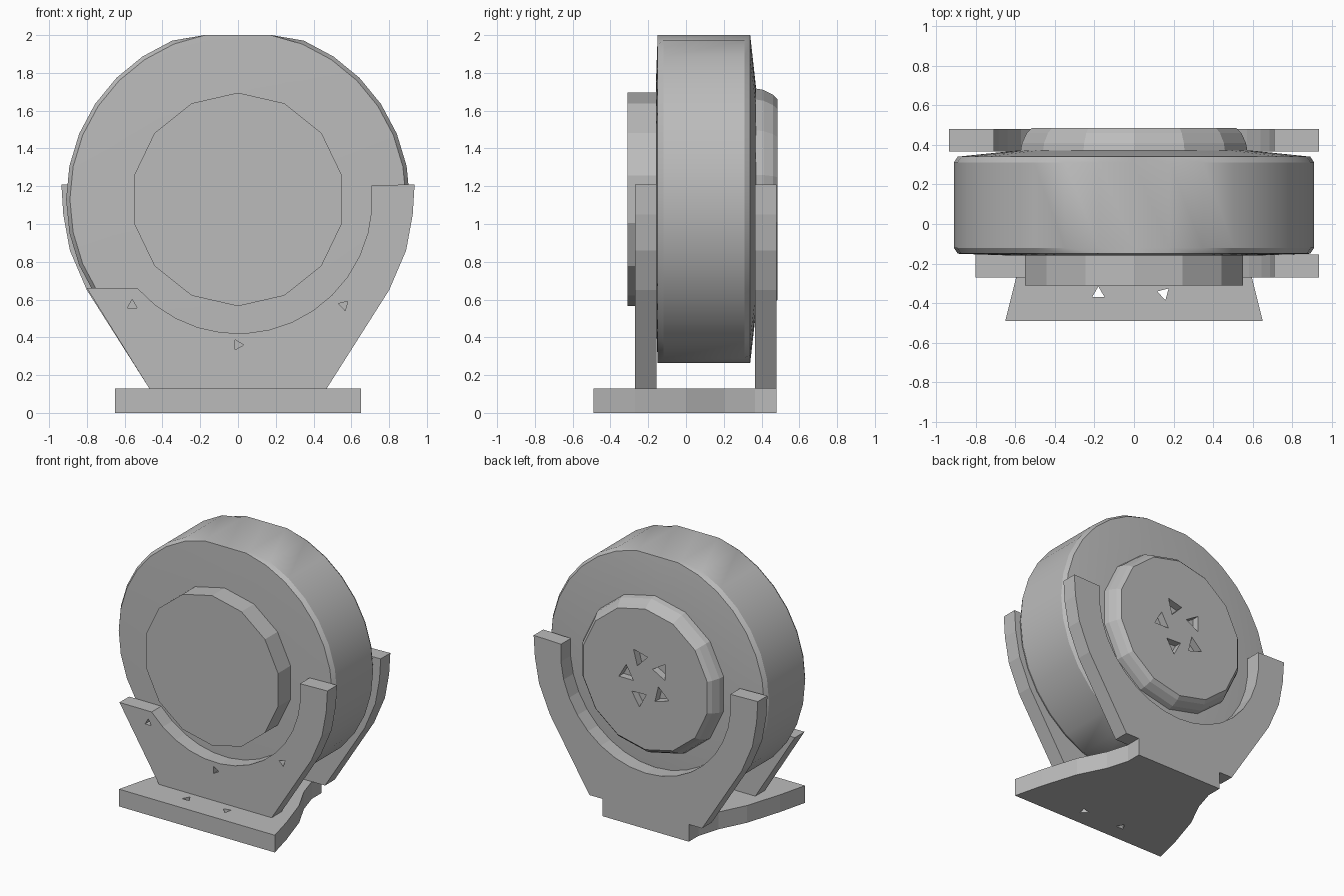
import bpy, bmesh
from math import sin, cos, pi, radians
from mathutils import Matrix

cube = bpy.data.objects.get("Cube")
if cube:
    bpy.data.objects.remove(cube, do_unlink=True)

CZ = 1.13  # height of the drum axis

grey = bpy.data.materials.new("plain grey")
grey.use_nodes = True
COLOUR = (0.5, 0.5, 0.5, 1)
grey.diffuse_color = COLOUR
grey.node_tree.nodes["Principled BSDF"].inputs["Base Color"].default_value = COLOUR


def finish(name, bm, smooth=None):
    bmesh.ops.recalc_face_normals(bm, faces=bm.faces)
    mesh = bpy.data.meshes.new(name)
    bm.to_mesh(mesh)
    bm.free()
    mesh.materials.append(grey)
    ob = bpy.data.objects.new(name, mesh)
    bpy.context.collection.objects.link(ob)
    if smooth:
        bpy.ops.object.select_all(action="DESELECT")
        ob.select_set(True)
        bpy.context.view_layer.objects.active = ob
        bpy.ops.object.shade_smooth_by_angle(angle=radians(smooth))
    return ob


def prism(name, outline, start, end, axis):
    """Extrude a closed outline along y (x, z points) or z (x, y points)."""
    bm = bmesh.new()
    place = (lambda a, b: (a, start, b)) if axis == "y" else (lambda a, b: (a, b, start))
    face = bm.faces.new([bm.verts.new(place(a, b)) for a, b in outline])
    out = bmesh.ops.extrude_face_region(bm, geom=[face])
    d = end - start
    verts = [v for v in out["geom"] if isinstance(v, bmesh.types.BMVert)]
    bmesh.ops.translate(bm, verts=verts, vec=(0, d, 0) if axis == "y" else (0, 0, d))
    return finish(name, bm)


def turned(name, profile, sides, smooth, low=0.0, high=2.0, phase=0.0):
    """Rings of (radius, y) around the drum axis, flattened at low and high."""
    bm = bmesh.new()
    rings = []
    for r, y in profile:
        ring = []
        for i in range(sides):
            a = 2 * pi * i / sides + phase
            z = min(high, max(low, CZ + r * sin(a)))
            ring.append(bm.verts.new((r * cos(a), y, z)))
        rings.append(ring)
    for r0, r1 in zip(rings, rings[1:]):
        for i in range(sides):
            j = (i + 1) % sides
            bm.faces.new((r0[i], r0[j], r1[j], r1[i]))
    bm.faces.new(rings[0])
    bm.faces.new(rings[-1])
    return finish(name, bm, smooth)


def drill(target, spots, radius, depth, axis, sides=3):
    """Cut small holes at the given centres."""
    bm = bmesh.new()
    for n, p in enumerate(spots):
        m = Matrix.Translation(p)
        if axis == "y":
            m = m @ Matrix.Rotation(pi / 2, 4, "X")
        m = m @ Matrix.Rotation(n * 1.3, 4, "Z")
        bmesh.ops.create_cone(bm, cap_ends=True, segments=sides, radius1=radius,
                              radius2=radius, depth=depth, matrix=m)
    cutter = finish(target.name + "_cutter", bm)
    cutter.hide_render = True
    cutter.hide_viewport = True
    cutter.display_type = "WIRE"
    mod = target.modifiers.new("holes", "BOOLEAN")
    mod.object = cutter
    mod.operation = "DIFFERENCE"
    mod.solver = "EXACT"


def arc(r, a0, a1, n):
    steps = [radians(a0 + (a1 - a0) * i / n) for i in range(n + 1)]
    return [(r * cos(a), CZ + r * sin(a)) for a in steps]


# Drum with softened rims and a shallow cone on the back
turned("drum", [(0.60, -0.16), (0.89, -0.15), (0.91, -0.12), (0.91, 0.31),
                (0.89, 0.34), (0.60, 0.37)], 32, 25, low=0.265)

# Hubs on both ends
turned("front_hub", [(0.565, -0.31), (0.565, -0.10)], 14, None, phase=pi / 2)
back_hub = turned("back_hub", [(0.60, 0.30), (0.58, 0.41), (0.555, 0.46), (0.53, 0.485)],
                  14, None, phase=pi / 2)
drill(back_hub, [(0.16 * cos(k * 1.26), 0.48, CZ + 0.16 * sin(k * 1.26)) for k in range(5)],
      0.07, 0.1, "y")

# Outer edge of one cradle horn, from its tip down to the foot
HORN = [(0.935, 1.21), (0.925, 1.05), (0.89, 0.86), (0.80, 0.65)]
FOOT = (0.47, 0.13)


def mirror(points):
    return [(-x, z) for x, z in reversed(points)]


# Front cradle: tall left horn, right side cut low
front = HORN + [FOOT, (-0.47, 0.13), (-0.80, 0.66)] + arc(0.71, 221.5, 366, 14)
front_cradle = prism("front_cradle", front, -0.27, -0.155, "y")
drill(front_cradle, [(-0.56, -0.21, 0.57), (0.56, -0.21, 0.57), (0, -0.21, 0.36)],
      0.03, 0.3, "y")

# Back cradle: two tall horns and a narrower tongue reaching the floor
half = HORN + [FOOT, (0.36, 0.13), (0.36, 0)]
back = half + mirror(half) + arc(0.71, 174, 366, 18)
prism("back_cradle", back, 0.365, 0.48, "y")

# Base plate narrowing towards the back
side = [(0.65, -0.49), (0.595, -0.27), (0.51, 0), (0.41, 0.2), (0.36, 0.365)]
base = prism("base_plate", side + mirror(side), 0, 0.13, "z")
drill(base, [(-0.18, -0.35, 0.06), (0.15, -0.35, 0.06)], 0.035, 0.3, "z")
